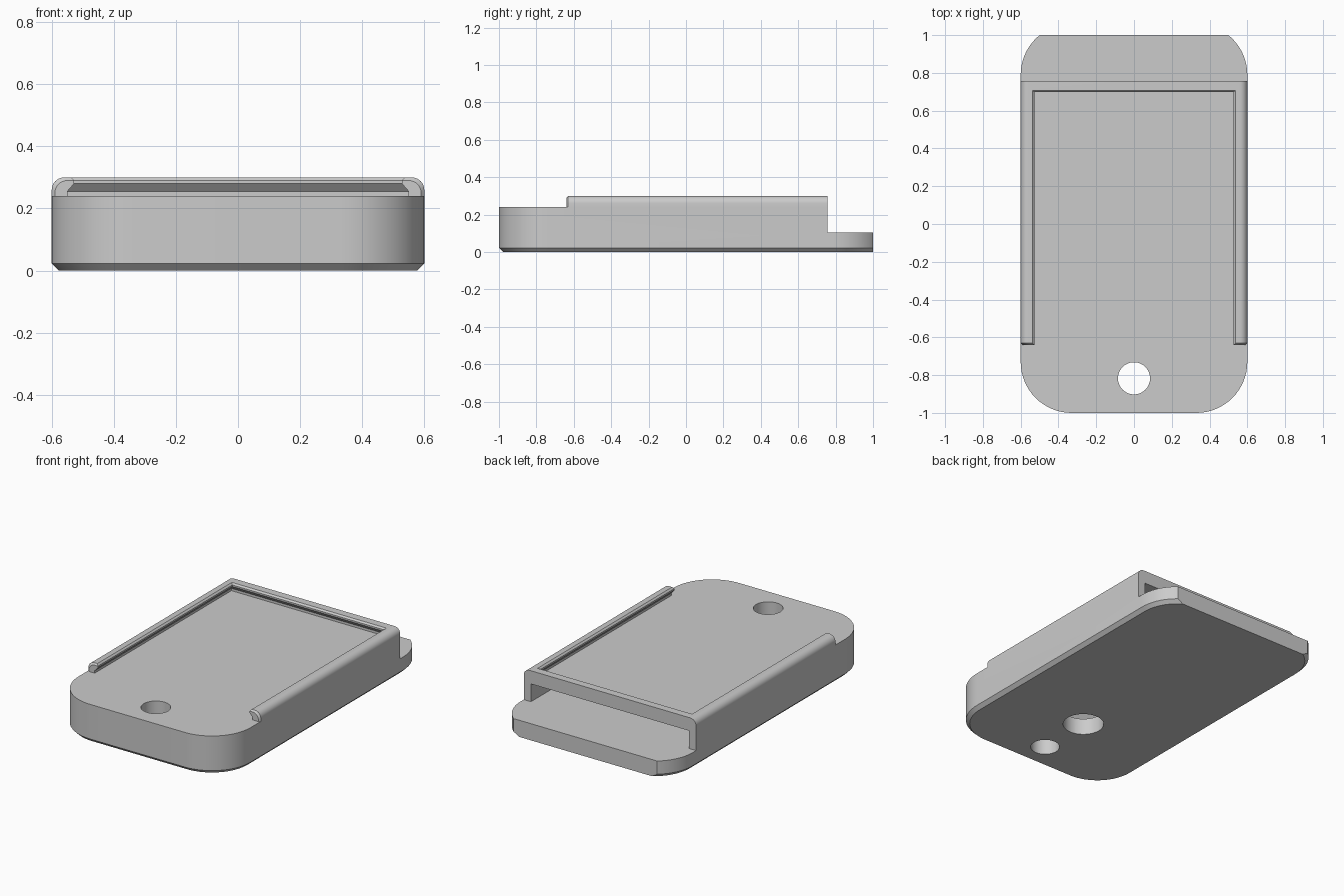
import bpy, bmesh, math

cube = bpy.data.objects.get("Cube")
if cube:
    bpy.data.objects.remove(cube, do_unlink=True)

grey = bpy.data.materials.new("light_grey")
grey.use_nodes = True
COLOUR = (0.6, 0.6, 0.6, 1)
grey.diffuse_color = COLOUR
grey.node_tree.nodes["Principled BSDF"].inputs["Base Color"].default_value = COLOUR


def loft(name, rings):
    """Closed solid skinned through rings of equal point count."""
    bm = bmesh.new()
    loops = [[bm.verts.new(p) for p in ring] for ring in rings]
    n = len(loops[0])
    for a, b in zip(loops, loops[1:]):
        for i in range(n):
            j = (i + 1) % n
            bm.faces.new((a[i], a[j], b[j], b[i]))
    bm.faces.new(loops[0][::-1])
    bm.faces.new(loops[-1])
    bmesh.ops.recalc_face_normals(bm, faces=bm.faces)
    mesh = bpy.data.meshes.new(name)
    bm.to_mesh(mesh)
    bm.free()
    mesh.materials.append(grey)
    obj = bpy.data.objects.new(name, mesh)
    bpy.context.collection.objects.link(obj)
    return obj


def box(name, w, y0, y1, z0, z1):
    plan = ((-w, y0), (w, y0), (w, y1), (-w, y1))
    return loft(name, [[(x, y, z) for x, y in plan] for z in (z0, z1)])


def cylinder(name, y, r, z0, z1, n=48):
    angles = [math.tau * i / n for i in range(n)]
    return loft(name, [[(r * math.cos(a), y + r * math.sin(a), z) for a in angles]
                       for z in (z0, z1)])


def combine(target, other, operation):
    mod = target.modifiers.new(operation, "BOOLEAN")
    mod.operation = operation
    mod.solver = "EXACT"
    mod.object = other
    bpy.context.view_layer.objects.active = target
    bpy.ops.object.modifier_apply(modifier=mod.name)
    bpy.data.objects.remove(other, do_unlink=True)


def body_ring(z, inset, r=0.27, steps=16):
    """Rounded rectangle, overlong at the back where it is trimmed flat."""
    pts = []
    corners = ((0.33, 0.79), (-0.33, 0.79), (-0.33, -0.73), (0.33, -0.73))
    for k, (cx, cy) in enumerate(corners):
        for i in range(steps + 1):
            a = math.pi / 2 * (k + i / steps)
            pts.append((cx + (r - inset) * math.cos(a),
                        cy + (r - inset) * math.sin(a), z))
    return pts


def rail_ring(y, inset, r=0.04, steps=8):
    """Cross-section with rounded upper edges."""
    w, top = 0.6 - inset, 0.3 - inset
    arc = [math.pi / 2 * i / steps for i in range(steps + 1)]
    right = [(w - r + r * math.cos(a), top - r + r * math.sin(a)) for a in arc]
    left = [(-x, z) for x, z in reversed(right)]
    return [(x, y, z) for x, z in [(w, 0.24)] + right + left + [(-w, 0.24)]]


# Main body with chamfered underside
body = loft("holder_body", [body_ring(0, 0.022), body_ring(0.022, 0),
                            body_ring(0.24, 0)])

# Raised frame, hollowed by an undercut recess open to the front
frame = loft("raised_frame", [rail_ring(-0.64, 0.01), rail_ring(-0.63, 0),
                              rail_ring(0.757, 0)])
recess = []
for w, z in ((0.55, 0.2), (0.55, 0.255), (0.528, 0.28), (0.528, 0.29),
             (0.538, 0.3), (0.558, 0.32)):
    recess.append([(-w, -0.8, z), (w, -0.8, z), (w, w + 0.17, z), (-w, w + 0.17, z)])
combine(frame, loft("recess_cutter", recess), "DIFFERENCE")
combine(body, frame, "UNION")

# Back trim, back shelf step, inner slot, through hole and push-out hole
for cutter in (box("end_cutter", 1, 1, 1.3, -0.1, 0.5),
               box("shelf_cutter", 1, 0.757, 1.3, 0.105, 0.5),
               box("slot_cutter", 0.55, -0.62, 1.2, 0.105, 0.217),
               cylinder("strap_hole_cutter", -0.817, 0.085, -0.1, 0.5),
               cylinder("push_hole_cutter", -0.465, 0.12, -0.1, 0.15)):
    combine(body, cutter, "DIFFERENCE")

bpy.ops.object.select_all(action="DESELECT")
body.select_set(True)
bpy.context.view_layer.objects.active = body
bpy.ops.object.shade_smooth_by_angle(angle=math.radians(25))
